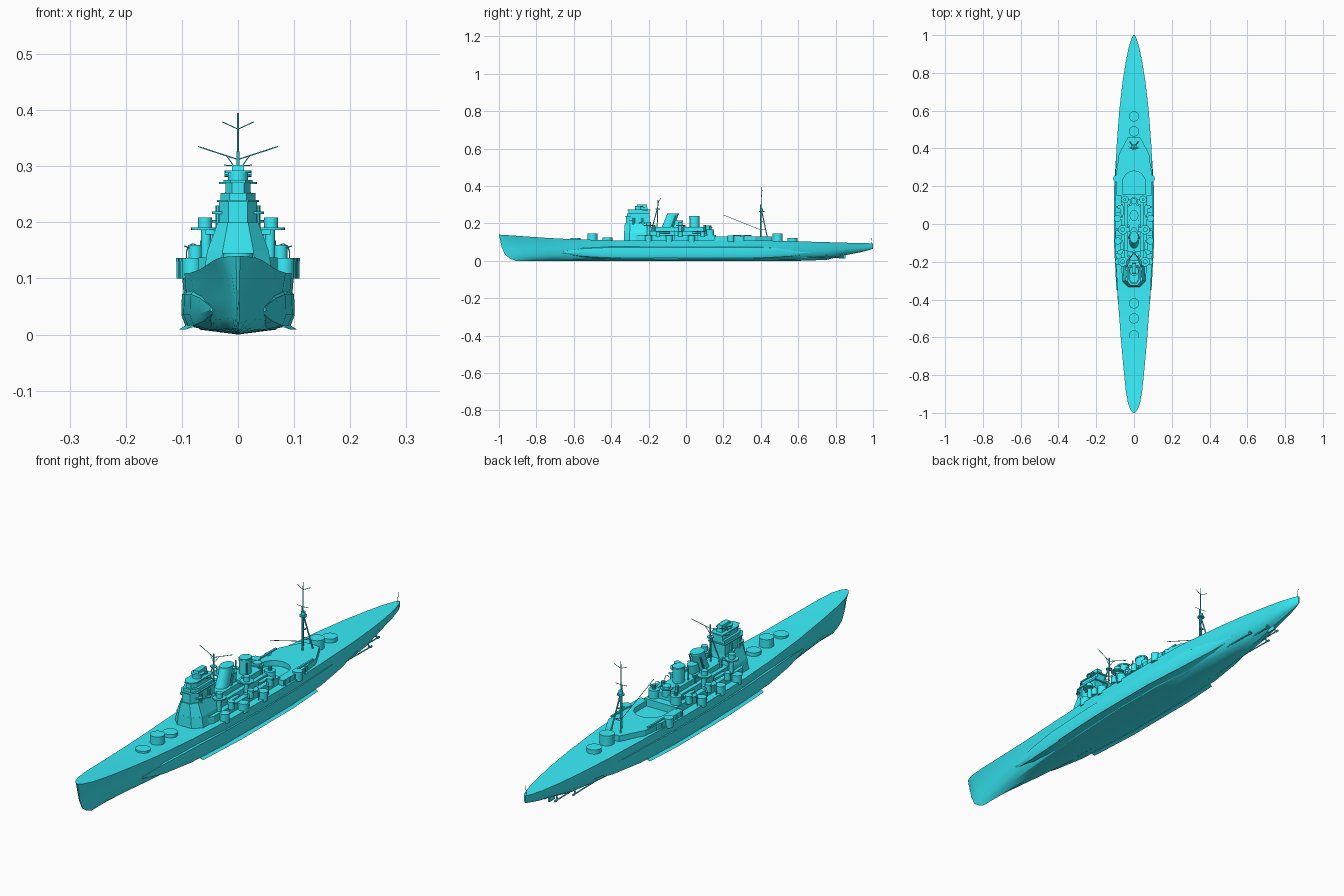
import bpy, bmesh, math
from mathutils import Vector

paint = bpy.data.materials.new("cyan_paint")
paint.diffuse_color = (0.04, 0.86, 0.96, 1)


def finish(name, bm, smooth=False):
    bmesh.ops.recalc_face_normals(bm, faces=bm.faces[:])
    me = bpy.data.meshes.new(name)
    bm.to_mesh(me)
    bm.free()
    me.materials.append(paint)
    ob = bpy.data.objects.new(name, me)
    bpy.context.collection.objects.link(ob)
    if smooth:
        bpy.ops.object.select_all(action='DESELECT')
        ob.select_set(True)
        bpy.context.view_layer.objects.active = ob
        bpy.ops.object.shade_smooth_by_angle(angle=math.radians(30))
    return ob


def loft(name, rings, smooth=False):
    """Skin closed rings of equal length and cap both ends."""
    bm = bmesh.new()
    rows = [[bm.verts.new(p) for p in r] for r in rings]
    n = len(rows[0])
    for a, b in zip(rows, rows[1:]):
        for i in range(n):
            j = (i + 1) % n
            bm.faces.new((a[i], a[j], b[j], b[i]))
    bm.faces.new(rows[0])
    bm.faces.new(rows[-1])
    return finish(name, bm, smooth)


def prism(name, outline, z0, z1, sx=1.0, sy=1.0, shift=0.0, smooth=False):
    """Upright prism; the top may be scaled and shifted back."""
    cx = sum(p[0] for p in outline) / len(outline)
    cy = sum(p[1] for p in outline) / len(outline)
    top = [(cx + (x - cx) * sx, cy + (y - cy) * sy + shift, z1) for x, y in outline]
    return loft(name, [[(x, y, z0) for x, y in outline], top], smooth)


def cyl(name, x, y, z0, z1, r, seg=20, ry=None, scale=1.0, shift=0.0):
    ry = ry or r
    pts = [(x + r * math.cos(2 * math.pi * i / seg), y + ry * math.sin(2 * math.pi * i / seg))
           for i in range(seg)]
    return prism(name, pts, z0, z1, scale, scale, shift, True)


def box(name, x, y, z0, z1, w, d, scale=1.0):
    return prism(name, [(x - w/2, y - d/2), (x + w/2, y - d/2), (x + w/2, y + d/2), (x - w/2, y + d/2)],
                 z0, z1, scale, scale)


def house(name, hw, y0, y1, z0, z1, nose=0.03, sx=1.0, sy=1.0):
    """Deckhouse with an angled front."""
    return prism(name, [(-hw, y1), (-hw, y0 + nose), (-hw * .5, y0), (hw * .5, y0), (hw, y0 + nose), (hw, y1)],
                 z0, z1, sx, sy)


def rod(name, a, b, r=0.0015, seg=6):
    a, b = Vector(a), Vector(b)
    q = (b - a).to_track_quat('Z', 'Y')
    ring = [q @ Vector((r * math.cos(2 * math.pi * i / seg), r * math.sin(2 * math.pi * i / seg), 0))
            for i in range(seg)]
    return loft(name, [[a + v for v in ring], [b + v for v in ring]])


# Hull stations: y, deck half width, deck z, waterline half width, bilge half width, keel z
ST = [(-1, .004, .140, .002, .001, 0), (-.985, .018, .139, .006, .003, 0), (-.95, .032, .137, .012, .006, 0),
      (-.88, .044, .132, .022, .010, 0), (-.75, .057, .123, .040, .020, 0), (-.6, .070, .115, .057, .034, 0),
      (-.4, .085, .110, .077, .050, 0), (-.2, .096, .109, .091, .062, 0), (0, .100, .109, .096, .068, 0),
      (.2, .100, .109, .096, .068, 0), (.4, .093, .109, .086, .055, 0), (.6, .078, .104, .067, .035, 0),
      (.75, .061, .100, .051, .016, .005), (.85, .045, .097, .037, .012, .03), (.93, .029, .095, .023, .010, .045),
      (.98, .014, .094, .012, .006, .058), (1, .004, .094, .003, .002, .065)]
rings = []
for y, w, zd, wl, wb, zk in ST:
    h = zd - zk
    half = [(wb, zk + .08 * h), (wb * .4 + wl * .6, zk + .22 * h), (wl, zk + .5 * h),
            (wl * .5 + w * .5, zk + .8 * h), (w, zd)]
    pts = [(0, zk)] + half + [(-x, z) for x, z in reversed(half)]
    fade = max(0, (-y - .6) / .4)
    rings.append([(x, y + fade * (.03 * max(0, 1 - z / .14) + .06 * max(0, 1 - z / .14) ** 7), z)
                  for x, z in pts])
loft("hull", rings, True)

# Side bulges and bilge keels
for s in (-1, 1):
    rings = []
    for y, xo, k in [(-.66, .05, .2), (-.55, .069, .75), (-.4, .086, 1), (-.2, .097, 1), (0, .101, 1),
                     (.2, .101, 1), (.4, .091, 1), (.55, .074, .75), (.68, .054, .2)]:
        sec = [(xo - .018, .086), (xo - .001, .072), (xo, .035), (xo - .007, .016), (xo * .5, .007), (xo * .4, .04)]
        rings.append([(s * x, y, .045 + (z - .045) * k) for x, z in sec])
    loft("side_bulge", rings, True)
    loft("bilge_keel", [[(s * (.088 - d), y, .02), (s * (.105 - d), y, .009), (s * (.09 - d), y, .014)]
                        for y, d in ((-.35, .012), (-.12, 0), (.2, 0), (.36, .01))])
    # Propeller shafts, struts and screws
    for x, y1 in ((.022, .84), (.045, .76)):
        rod("propeller_shaft", (s * x, .52, .022), (s * x, y1, .018), .0025, 8)
        rod("shaft_strut", (s * x, y1 - .01, .018), (s * x * .7, y1 - .01, .055), .003)
        rod("propeller_hub", (s * x, y1 - .005, .018), (s * x, y1 + .006, .018), .004, 8)
box("rudder", 0, .835, .012, .04, .006, .035)

# Main turret barbettes
for y, top in ((-.59, .123), (-.5, .145), (-.42, .124), (.49, .145), (.57, .121)):
    cyl("barbette", 0, y, .095, top, .027, 28)

# Deckhouses
house("lower_deckhouse", .07, -.31, .16, .105, .137, .06)
house("middle_deckhouse", .05, -.24, .13, .137, .16)
house("funnel_deckhouse", .034, -.19, .1, .16, .18)

# Bridge tower: tapering base, boxy upper levels
house("bridge_base", .062, -.333, -.19, .105, .15, .03, .88, .97)
house("bridge_lower", .0545, -.331, -.19, .15, .2, .03, .66, .93)
house("bridge_middle", .034, -.322, -.195, .195, .24, .025)
house("bridge_deck", .037, -.326, -.19, .236, .24, .025)
house("bridge_upper", .031, -.316, -.195, .24, .252, .025)
house("upper_house", .022, -.308, -.195, .252, .272, .02)
house("upper_platform", .026, -.312, -.19, .27, .275, .02)
cyl("director_base", 0, -.255, .272, .292, .018)
cyl("director_platform", 0, -.25, .288, .292, .024)
box("gun_director", 0, -.235, .27, .302, .024, .06, .85)
rod("rangefinder", (-.024, -.225, .285), (.024, -.225, .285), .004, 8)
for s in (-1, 1):
    for y, z in ((-.29, .215), (-.235, .2), (-.22, .268)):
        cyl("bridge_wing", s * (.03 if z < .25 else .018), y, z, z + .004, .016, 16)
    for y in (-.28, -.23):
        cyl("lookout_post", s * .033, y, .19, .23, .007, 10)

# Funnels: raked fore funnel with trunk, upright aft funnel
cyl("fore_funnel", 0, -.105, .155, .25, .024, 24, .034, .9, .035)
cyl("fore_funnel_rim", 0, -.07, .247, .253, .023, 24, .032)
cyl("funnel_trunk", 0, -.055, .155, .215, .02, 20, .026, .9, .015)
cyl("aft_funnel", 0, .045, .15, .24, .021, 24, .026)
cyl("aft_funnel_rim", 0, .045, .232, .237, .023, 24, .028)
for s in (-1, 1):
    rod("steam_pipe", (s * .026, -.085, .16), (s * .024, -.055, .24), .003)
    rod("steam_pipe", (s * .023, .02, .16), (s * .023, .02, .23), .003)
cyl("searchlight_tower", 0, .12, .15, .19, .016)
cyl("searchlight_platform", 0, .12, .178, .182, .022)

# Side fittings, mirrored
for s in (-1, 1):
    # Deck edge sponsons, with twin guns inboard
    for y, x in ((-.2, .082), (-.09, .086), (.03, .088), (.24, .092)):
        cyl("sponson", s * x, y, .1, .134, .018, 20)
        cyl("sponson_rim", s * x, y, .13, .136, .0185, 20)
    for y in (-.15, -.03, .09):
        cyl("gun_mount", s * .076, y, .13, .16, .012, 14)
        for d in (-.004, .004):
            rod("gun_barrel", (s * .078, y + d, .152), (s * .096, y + d, .158), .0013)
    # High directors on pedestals
    for y in (-.2, -.03):
        cyl("director_pedestal", s * .057, y, .135, .188, .009, 14)
        cyl("side_platform", s * .059, y, .186, .191, .025, 18)
        cyl("side_director", s * .059, y, .191, .209, .0125, 16)
        box("platform_bridge", s * .04, y, .178, .188, .035, .025)
    cyl("light_platform", s * .048, .13, .137, .168, .02, 20)
    cyl("light_gun", s * .048, .13, .168, .185, .007, 10)
    # Boats with davits
    for y in (-.12, .07):
        loft("ship_boat", [[(s * .063 + a * k, y + d, .152 + b) for a, b in
                            ((-.008, .006), (.008, .006), (.005, -.004), (0, -.007), (-.005, -.004))]
                           for d, k in ((-.035, .2), (-.02, .9), (.02, .9), (.035, .4))])
    for y in (-.06, 0, .06):
        path = [(s * .09, y, .105)] + [(s * (.08 + .012 * math.cos(a)), y, .147 + .015 * math.sin(a))
                                       for a in (0, math.pi / 4, math.pi / 2, math.pi * .75)]
        for a, b in zip(path, path[1:]):
            rod("davit", a, b, .0012)
    # Catapult, ventilators, supports under the aircraft deck
    box("catapult", s * .08, .3, .132, .137, .007, .1)
    cyl("catapult_base", s * .08, .3, .11, .132, .012, 16)
    for y in (-.17, -.01, .1):
        cyl("ventilator", s * .03, y, .155, .192, .007, 10)
    for i in range(5):
        box("deck_support", s * .093, .16 + i * .03, .105, .128, .004, .006)

# Raised aircraft deck with a rounded recess
arc = [(.06 * math.cos(math.pi * i / 16), .22 + .06 * math.sin(math.pi * i / 16)) for i in range(17)]
prism("aircraft_deck", [(.06, .15)] + arc + [(-.06, .15), (-.092, .15), (-.094, .26), (-.08, .37), (-.032, .46),
                        (.032, .46), (.08, .37), (.094, .26), (.092, .15)], .103, .13)

# Foremast: tripod with raised yards
rod("foremast", (0, -.155, .16), (0, -.15, .326), .003)
for s in (-1, 1):
    rod("foremast_leg", (s * .026, -.185, .16), (0, -.152, .285), .0025)
    rod("foremast_yard", (0, -.15, .312), (s * .071, -.135, .335), .0012)
    rod("yard_brace", (0, -.15, .29), (s * .02, -.146, .318), .001)
cyl("foremast_top", 0, -.152, .275, .279, .012, 12)

# Mainmast: tripod, platforms, topmast, yards and crane boom
rod("mainmast", (0, .4, .12), (0, .4, .3), .0035)
rod("topmast", (0, .402, .29), (0, .405, .395), .0018)
for s in (-1, 1):
    rod("mainmast_leg", (s * .022, .435, .125), (0, .404, .27), .0028)
    rod("mainmast_yard", (0, .404, .366), (s * .028, .408, .379), .001)
    rod("lower_yard", (0, .402, .3), (s * .025, .402, .302), .001)
for z, hw, y in ((.17, .016, .422), (.21, .011, .415), (.24, .007, .41)):
    rod("mast_cross_brace", (-hw, y, z), (hw, y, z), .0015)
    for s in (-1, 1):
        rod("mast_side_brace", (0, .4, z), (s * hw, y, z), .0015)
cyl("mast_platform", 0, .405, .262, .267, .014, 12)
cyl("mast_lookout", 0, .405, .267, .28, .008, 12)
rod("crane_boom", (0, .4, .165), (0, .2, .245), .0012)

# Flagstaff
rod("flagstaff", (0, .99, .09), (0, .995, .13), .001)
